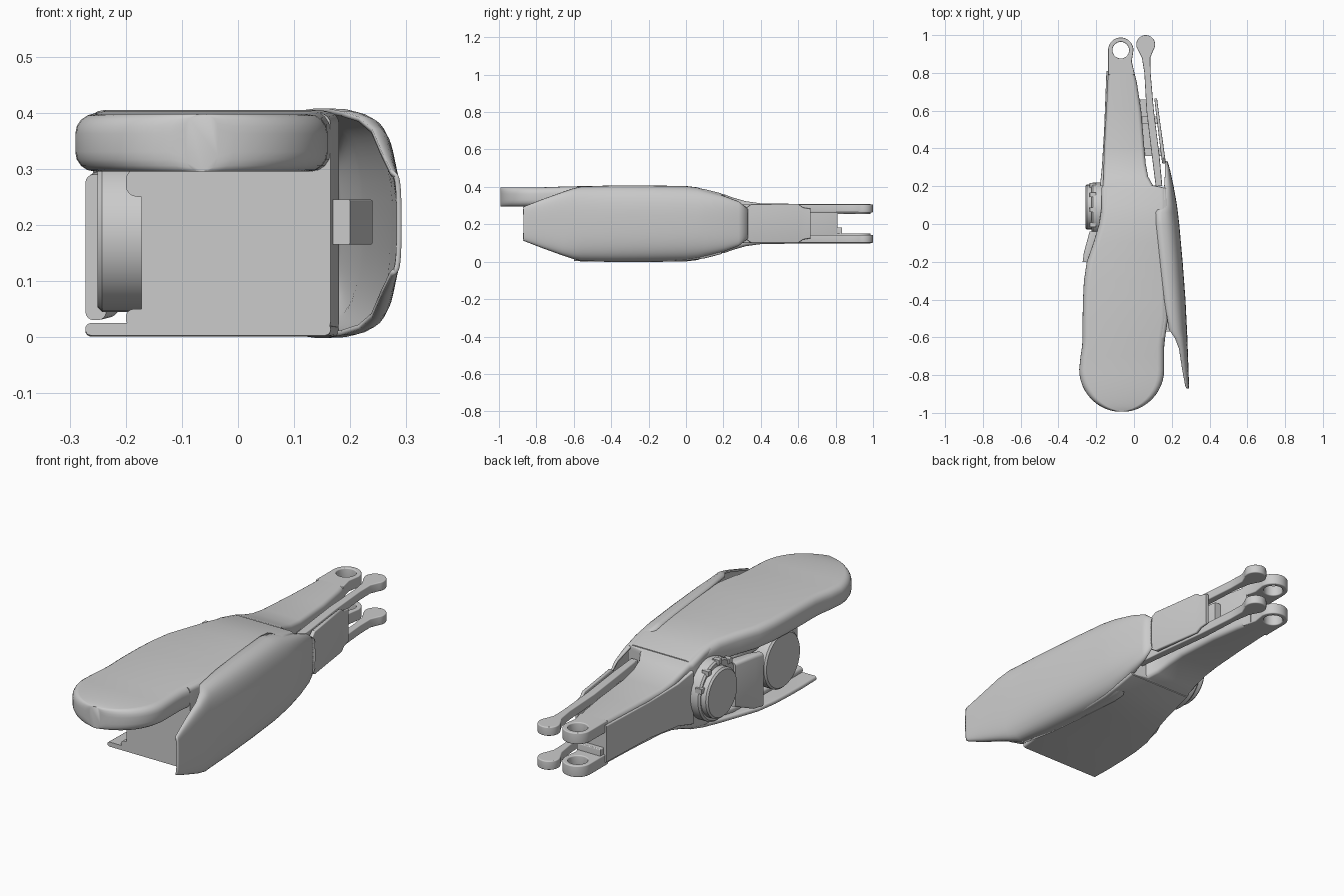
import bpy, bmesh, math
from math import sin, cos, pi, radians

if "Cube" in bpy.data.objects:
    bpy.data.objects.remove(bpy.data.objects["Cube"])


def finish(name, bm, angle=35):
    bmesh.ops.recalc_face_normals(bm, faces=bm.faces)
    me = bpy.data.meshes.new(name)
    bm.to_mesh(me)
    bm.free()
    ob = bpy.data.objects.new(name, me)
    bpy.context.collection.objects.link(ob)
    bpy.ops.object.select_all(action='DESELECT')
    ob.select_set(True)
    bpy.context.view_layer.objects.active = ob
    bpy.ops.object.shade_smooth_by_angle(angle=radians(angle))
    return ob


def skin(name, rings, closed=True, caps=True):
    bm = bmesh.new()
    vs = [[bm.verts.new(p) for p in r] for r in rings]
    n = len(vs[0])
    for a, b in zip(vs, vs[1:]):
        for i in range(n if closed else n - 1):
            j = (i + 1) % n
            bm.faces.new((a[i], a[j], b[j], b[i]))
    if caps:
        bm.faces.new(vs[0])
        bm.faces.new(vs[-1])
    return finish(name, bm)


def loft(name, stations, r):
    """Rounded-rectangle sections along y: (y, left, right, bottom, top)."""
    rings = []
    for y, l, rt, z0, z1 in stations:
        q = min(r, (rt - l) * .45, (z1 - z0) * .45)
        ring = []
        for k, (cx, cz) in enumerate(((rt - q, z1 - q), (l + q, z1 - q), (l + q, z0 + q), (rt - q, z0 + q))):
            for s in range(5):
                a = k * pi / 2 + s * pi / 8
                ring.append((cx + q * cos(a), y, cz + q * sin(a)))
        rings.append(ring)
    return skin(name, rings)


def plate(name, loops, z0, z1, bevel=.005):
    """Flat outline (with optional holes) extruded in z."""
    cu = bpy.data.curves.new(name, 'CURVE')
    cu.dimensions, cu.fill_mode = '2D', 'BOTH'
    cu.extrude, cu.bevel_depth, cu.offset = (z1 - z0) / 2 - bevel, bevel, -bevel
    for pts in loops:
        sp = cu.splines.new('POLY')
        sp.points.add(len(pts) - 1)
        for p, (x, y) in zip(sp.points, pts):
            p.co = (x, y, 0, 1)
        sp.use_cyclic_u = True
    ob = bpy.data.objects.new(name, cu)
    bpy.context.collection.objects.link(ob)
    ob.location.z = (z0 + z1) / 2
    bpy.ops.object.select_all(action='DESELECT')
    ob.select_set(True)
    bpy.context.view_layer.objects.active = ob
    bpy.ops.object.convert(target='MESH')
    bpy.ops.object.shade_smooth_by_angle(angle=radians(35))


def arc(cx, cy, r, a0, a1, n):
    return [(cx + r * cos(radians(a0 + (a1 - a0) * i / n)),
             cy + r * sin(radians(a0 + (a1 - a0) * i / n))) for i in range(n + 1)]


def disc(name, y, z, r, x0, x1):
    n = 40
    prof = [(x1, r), (x0 + .008, r), (x0, r - .008)]
    skin(name, [[(x, y + q * cos(2 * pi * i / n), z + q * sin(2 * pi * i / n))
                 for i in range(n)] for x, q in prof])


# Outline of the arm: y, left, right, top height (bottom mirrors about z = .203)
ZC = .203
OUT = [(-.6, -.272, .165, .403), (-.5, -.272, .18, .405), (-.4, -.27, .18, .405),
       (-.3, -.265, .18, .405), (-.2, -.25, .18, .405), (-.1, -.215, .18, .405),
       (0, -.185, .18, .402), (.1, -.17, .18, .388), (.19, -.165, .175, .365)]
NECK = [(.205, -.164, .10, .36), (.25, -.162, .075, .343), (.32, -.16, .062, .323),
        (.4, -.158, .055, .312), (.6, -.147, .038, .309), (.75, -.14, .015, .309),
        (.81, -.138, .0, .309)]

# Main core and neck
loft("arm_core", [(y, -.172, r, 2 * ZC - t + .004, t - .004) for y, l, r, t in OUT] +
     [(y, l, r, 2 * ZC - t, t) for y, l, r, t in NECK], .02)

# Upper lid ending in the round pad
pad = []
for i in range(1, 13):
    a = i * pi / 24
    pad.append((-.77 - .225 * cos(a), -.065 - .225 * sin(a), -.065 + .225 * sin(a), .3975))
pad += [(-.7, -.283, .16, .400), (-.65, -.275, .16, .402)]
loft("upper_lid", [(y, l, r, .295, t) for y, l, r, t in pad + OUT], .035)

# Lower flange and the flared web joining it to the core
loft("lower_flange", [(y, l, r, 2 * ZC - t, 2 * ZC - t + .022) for y, l, r, t in OUT], .01)
for z0, z1, nm in ((.018, .05, "lower_flare"), (.25, .30, "upper_flare")):
    loft(nm, [(-.6, -.2, .15, z0, z1), (-.1, -.19, .15, z0, z1), (.05, -.175, .15, z0 + .02, z1)], .02)

# Side shell: half-oval sections (y, inner x, outer x, half height)
SHELL = [(-.87, .278, .287, .085), (-.86, .272, .287, .09), (-.77, .255, .284, .125),
         (-.66, .238, .28, .165), (-.6, .215, .278, .185), (-.56, .185, .276, .195),
         (-.4, .16, .268, .2), (-.2, .138, .253, .2), (0, .117, .235, .197),
         (.06, .115, .228, .19), (.1, .14, .223, .175), (.2, .16, .205, .145),
         (.28, .165, .188, .115), (.33, .165, .174, .075)]
rings = []
for y, xi, xo, h in SHELL:
    row = []
    for i in range(25):
        a = -pi / 2 + pi * i / 24
        row.append((xi + (xo - xi) * abs(cos(a)) ** .62, y,
                    ZC + h * math.copysign(abs(sin(a)) ** .75, a)))
    rings.append(row)
shell = skin("side_shell", rings, closed=False, caps=False)
m = shell.modifiers.new("thickness", 'SOLIDIFY')
m.thickness, m.offset = .009, 0
loft("shell_mount", [(-.57, .14, .2, .165, .245), (-.45, .14, .24, .165, .245)], .004)

# Fork lugs and levers, mirrored top and bottom
lug = arc(-.07, .92, .067, 0, 180, 20) + [(-.138, .79), (.005, .79), (-.012, .86)]
hole = arc(-.07, .92, .044, 0, 348, 29)
lever = arc(.062, .95, .05, -35, 215, 24) + [
    (.042, .88), (.055, .8), (.066, .6), (.09, .4), (.115, .2), (.15, .2),
    (.135, .36), (.105, .6), (.088, .8), (.086, .88)]
for tag, s in (("upper", 1), ("lower", -1)):
    for nm, loops, near, far in (("fork_lug", [lug, hole], .052, .106), ("lever", [lever], .06, .103)):
        z = sorted((ZC + s * near, ZC + s * far))
        plate(tag + "_" + nm, loops, *z)
plate("fork_web", [[(-.13, .78), (0, .78), (-.005, .835), (-.13, .835)]], ZC - .105, ZC - .02)

# Linkage panel beside the levers, with cross bars
loft("link_panel", [(.32, .15, .17, .12, .286), (.35, .145, .165, .1, .308), (.6, .115, .13, .1, .308),
                    (.625, .112, .127, .118, .29), (.665, .108, .122, .125, .283)], .006)
for y, x in ((.39, .155), (.56, .125)):
    loft("cross_bar", [(y - .03, .04, x, .14, .27), (y + .01, .04, x, .14, .27)], .005)
loft("link_block", [(.36, .05, .1, .15, .26), (.66, .03, .065, .15, .26)], .005)

# Thin panel on the left of the neck
loft("neck_panel", [(.2, -.18, -.15, .075, .33), (.3, -.17, -.14, .1, .305),
                    (.5, -.158, -.13, .115, .292), (.81, -.146, -.12, .115, .292)], .006)

# Joint discs in the open left side
disc("joint_ring", .075, ZC, .145, -.225, -.15)
disc("joint_cap", .09, ZC, .118, -.258, -.2)
disc("rear_joint", -.38, .18, .135, -.25, -.15)
for k in range(5):
    a = radians(20 + 35 * k)
    y, z = .075 + .138 * cos(a), ZC + .138 * sin(a)
    loft("ring_tab", [(y - .012, -.235, -.2, z - .012, z + .012),
                      (y + .012, -.235, -.2, z - .012, z + .012)], .003)

# Curved guard between the discs
loft("joint_guard", [(-.2, -.272, -.235, .03, .29), (-.15, -.265, -.215, .035, .295),
                     (-.04, -.235, -.17, .08, .29)], .015)
